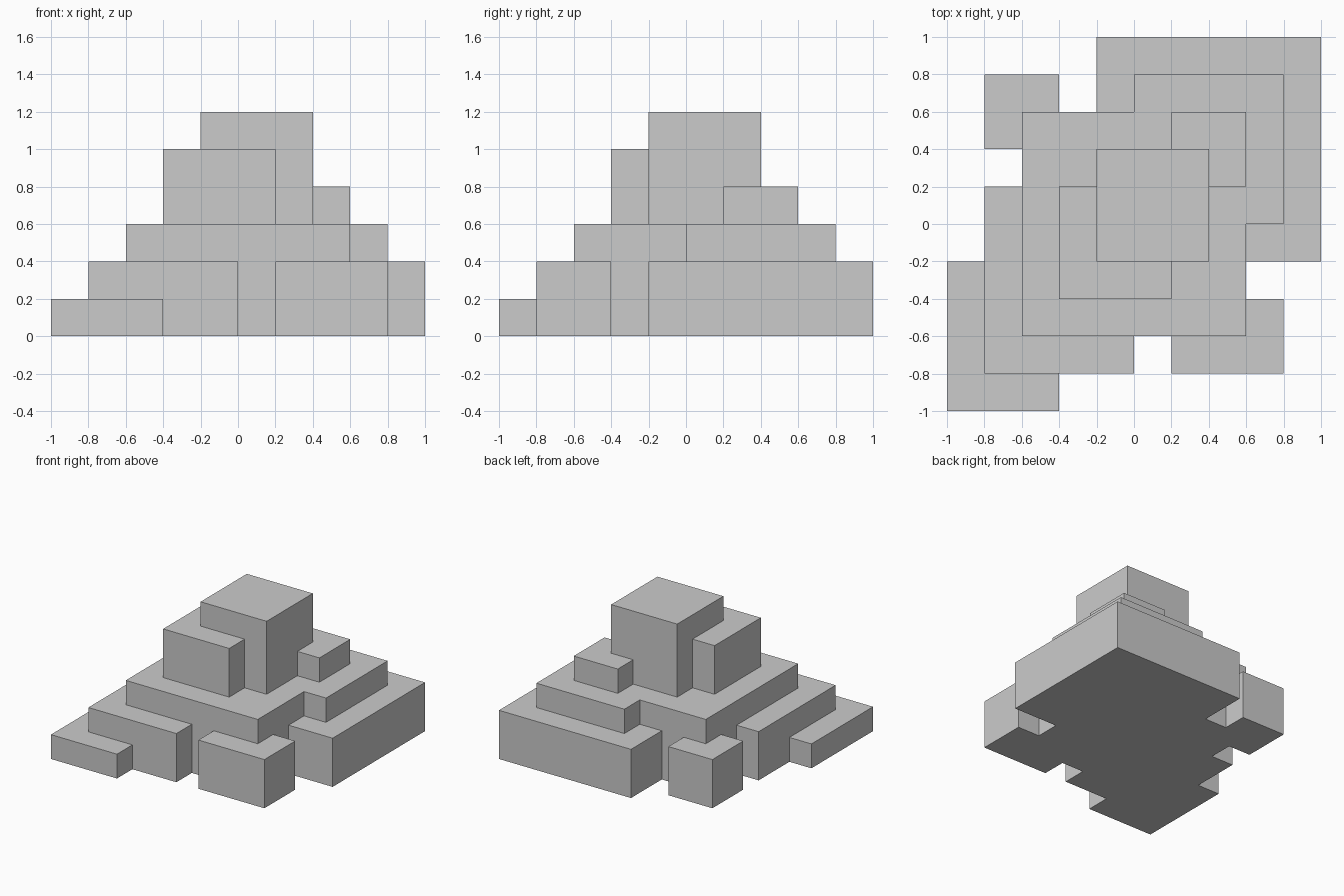
import bpy, bmesh, math
from mathutils import Vector

if "Cube" in bpy.data.objects:
    bpy.data.objects.remove(bpy.data.objects["Cube"])

U = 0.2  # grid unit

# Overlapping blocks standing on the ground, in grid units: x0, x1, y0, y1, height
blocks = {
    "tower": (-1, 2, -1, 2, 6),
    "tower_step": (-2, 1, -2, 1, 5),
    "small_step": (1, 3, 1, 3, 4),
    "core_terrace": (-3, 3, -3, 3, 3),
    "back_terrace": (0, 4, 0, 4, 3),
    "back_base": (-1, 5, -1, 5, 2),
    "front_base": (-4, 0, -4, 1, 2),
    "front_right_corner": (1, 4, -4, -2, 2),
    "back_left_corner": (-4, -2, 2, 4, 2),
    "front_left_ledge": (-5, -2, -5, -1, 1),
}

# Merge the blocks into one set of filled cells
cells = {(x, y, z)
         for x0, x1, y0, y1, h in blocks.values()
         for x in range(x0, x1) for y in range(y0, y1) for z in range(h)}

# Skin only the exposed cell sides, so the solid has no inner walls
bm = bmesh.new()
verts = {}


def corner(p):
    if p not in verts:
        verts[p] = bm.verts.new(Vector(p) * U)
    return verts[p]


for cell in cells:
    for axis in range(3):
        for side in (0, 1):
            beside = list(cell)
            beside[axis] += 2 * side - 1
            if tuple(beside) in cells:
                continue
            a, b = (axis + 1) % 3, (axis + 2) % 3
            ring = []
            for da, db in ((0, 0), (1, 0), (1, 1), (0, 1)):
                p = list(cell)
                p[axis] += side
                p[a] += da
                p[b] += db
                ring.append(corner(tuple(p)))
            bm.faces.new(ring if side else ring[::-1])

# Join coplanar squares into large flat faces
bmesh.ops.dissolve_limit(bm, angle_limit=math.radians(1),
                         verts=bm.verts[:], edges=bm.edges[:])

mesh = bpy.data.meshes.new("stepped_tower")
bm.to_mesh(mesh)
bm.free()
bpy.context.collection.objects.link(bpy.data.objects.new("stepped_tower", mesh))
